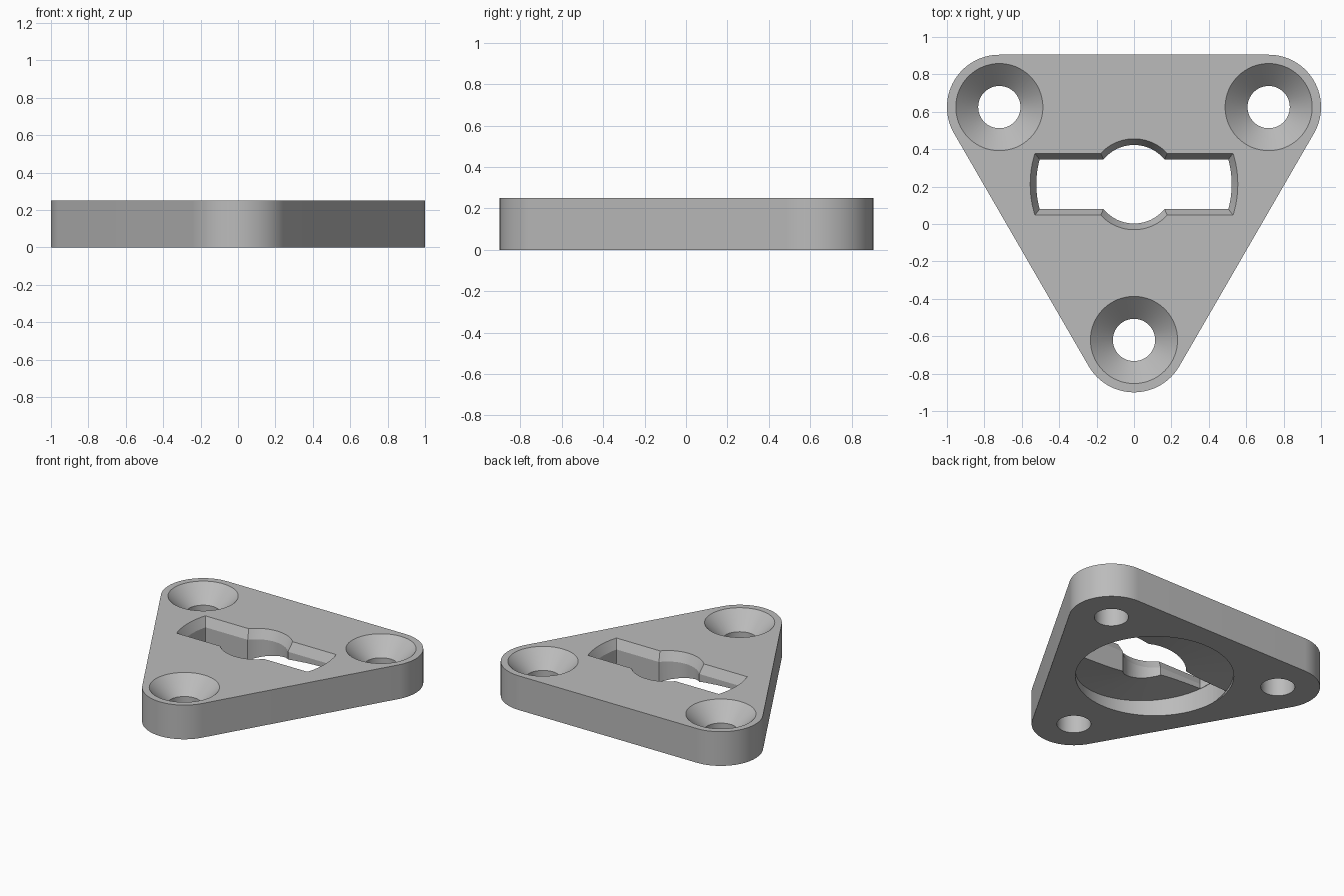
import bpy, bmesh, math

if "Cube" in bpy.data.objects:
    bpy.data.objects.remove(bpy.data.objects["Cube"])

T = 0.25                 # plate thickness
CY = 0.2125              # y of the lock opening centre
CORNERS = [(-0.72, 0.625), (0.0, -0.62), (0.72, 0.625)]

grey = bpy.data.materials.new("light grey")
grey.diffuse_color = (0.5, 0.5, 0.5, 1)
grey.use_nodes = True
grey.node_tree.nodes["Principled BSDF"].inputs["Base Color"].default_value = grey.diffuse_color


def make_object(name, bm):
    bmesh.ops.recalc_face_normals(bm, faces=bm.faces)
    me = bpy.data.meshes.new(name)
    bm.to_mesh(me)
    bm.free()
    me.materials.append(grey)
    ob = bpy.data.objects.new(name, me)
    bpy.context.collection.objects.link(ob)
    return ob


def loft(name, loops):
    """Closed solid through matching loops of 3D points."""
    bm = bmesh.new()
    rings = [[bm.verts.new(p) for p in lp] for lp in loops]
    n = len(rings[0])
    for a, b in zip(rings, rings[1:]):
        for i in range(n):
            j = (i + 1) % n
            bm.faces.new((a[i], a[j], b[j], b[i]))
    bm.faces.new(rings[0][::-1])
    bm.faces.new(rings[-1])
    return make_object(name, bm)


def arc(cx, cy, r, a0, a1, n):
    return [(cx + r * math.cos(a0 + (a1 - a0) * i / n),
             cy + r * math.sin(a0 + (a1 - a0) * i / n)) for i in range(n + 1)]


def at_z(pts, z):
    return [(x, y, z) for x, y in pts]


# Triangular plate with rounded corners
outline = []
for (cx, cy), start in zip(CORNERS, (90, 210, 330)):
    outline += arc(cx, cy, 0.28, math.radians(start), math.radians(start + 120), 32)
plate = loft("mounting_plate", [at_z(outline, 0), at_z(outline, T)])
cutters = []

# Countersunk screw holes
for cx, cy in CORNERS:
    profile = [(0.113, -0.1), (0.113, 0.13), (0.233, T), (0.283, T + 0.05)]
    cutters.append(loft("screw_hole_cutter", [
        at_z(arc(cx, cy, r, 0, math.tau * 63 / 64, 63), z) for r, z in profile]))


# Keyway: round hub with two arms ending in arcs, flared at the top
def keyway(o):
    w, r, big = 0.1325 + o, 0.21 + o, 0.522 + o
    hub, end = math.asin(w / r), math.asin(w / big)
    pts = arc(0, CY, big, -end, end, 12)
    pts += arc(0, CY, r, hub, math.pi - hub, 24)
    pts += arc(0, CY, big, math.pi - end, math.pi + end, 12)
    pts += arc(0, CY, r, math.pi + hub, math.tau - hub, 24)
    return pts


cutters.append(loft("keyway_cutter", [
    at_z(keyway(o), z) for o, z in
    [(0, -0.1), (0, T - 0.065), (0.033, T), (0.0495, T + 0.0325)]]))

# Two spiral ramps hollowed into the underside
for start in (0, 180):
    loops = []
    for i in range(49):
        deg = 2 + 176 * i / 48
        a = math.radians(start + deg)
        top = 0.15 - 0.0009 * (deg - 15)
        loops.append([(r * math.cos(a), CY + r * math.sin(a), z) for r, z in
                      ((0.1, -0.05), (0.525, -0.05), (0.525, top), (0.1, top))])
    cutters.append(loft("ramp_cutter", loops))

# Cut all openings, then remove the cutters
for c in cutters:
    c.hide_render = True
    m = plate.modifiers.new(c.name, 'BOOLEAN')
    m.operation = 'DIFFERENCE'
    m.solver = 'EXACT'
    m.object = c
bpy.context.view_layer.objects.active = plate
plate.select_set(True)
for m in list(plate.modifiers):
    bpy.ops.object.modifier_apply(modifier=m.name)
for c in cutters:
    bpy.data.objects.remove(c)

bpy.ops.object.select_all(action='DESELECT')
plate.select_set(True)
bpy.ops.object.shade_smooth_by_angle(angle=math.radians(25))
